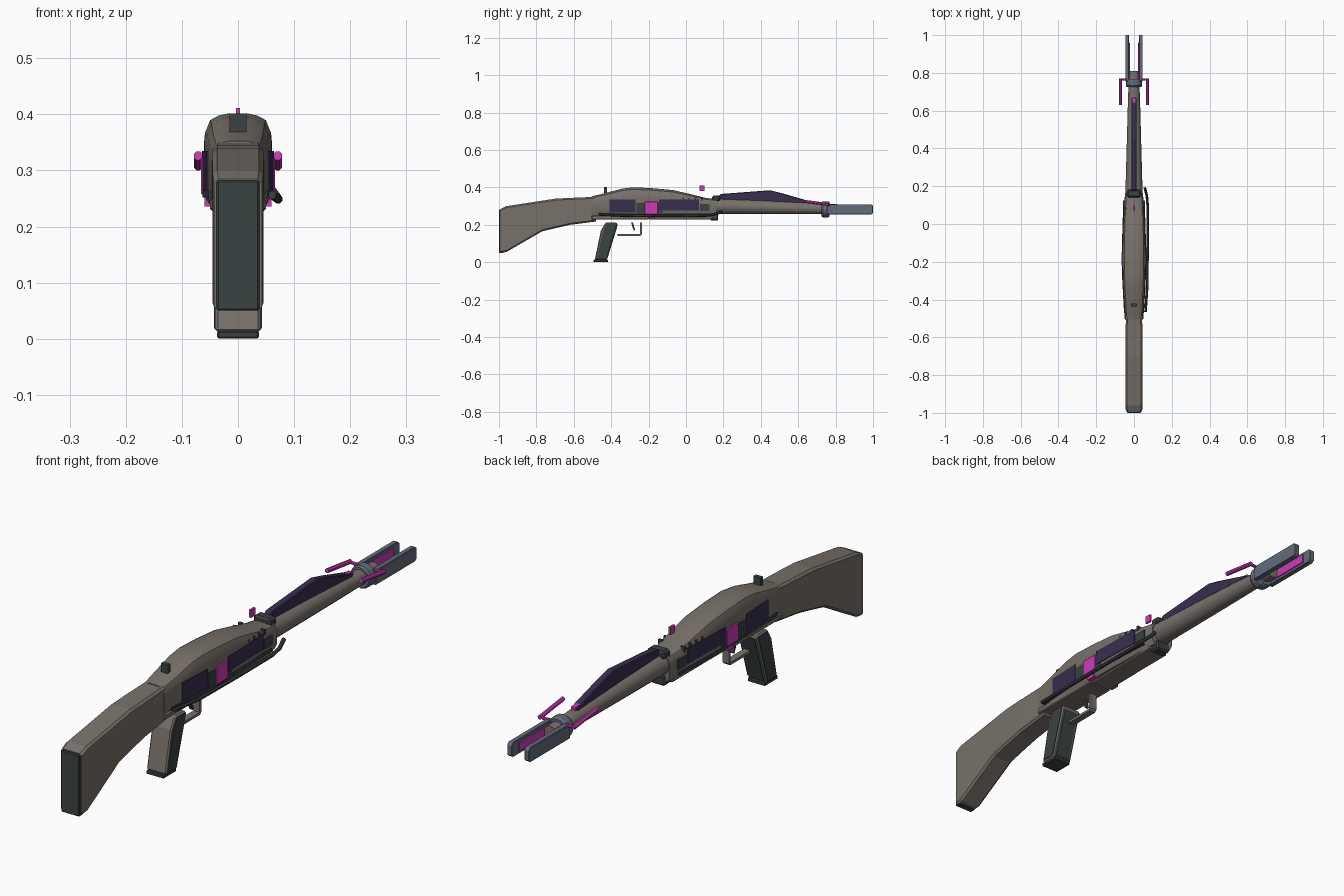
import bpy, bmesh, math
from mathutils import Vector

if "Cube" in bpy.data.objects:
    bpy.data.objects.remove(bpy.data.objects["Cube"])


def material(name, rgb):
    m = bpy.data.materials.new(name)
    m.diffuse_color = (*rgb, 1)
    m.use_nodes = True
    m.node_tree.nodes["Principled BSDF"].inputs["Base Color"].default_value = m.diffuse_color
    return m


BODY = material("warm grey", (0.19, 0.165, 0.145))
DARK = material("charcoal green", (0.042, 0.054, 0.054))
PURPLE = material("deep purple", (0.040, 0.026, 0.078))
GLOW = material("magenta", (0.60, 0.045, 0.47))
STEEL = material("slate steel", (0.125, 0.15, 0.20))


def finish(name, bm, mat, bevel=0, smooth=False):
    bmesh.ops.recalc_face_normals(bm, faces=bm.faces)
    me = bpy.data.meshes.new(name)
    bm.to_mesh(me)
    bm.free()
    me.materials.append(mat)
    ob = bpy.data.objects.new(name, me)
    bpy.context.collection.objects.link(ob)
    if bevel:
        b = ob.modifiers.new("bevel", 'BEVEL')
        b.width, b.segments = bevel, 1
    if smooth:
        bpy.context.view_layer.objects.active = ob
        ob.select_set(True)
        bpy.ops.object.shade_smooth_by_angle(angle=math.radians(35))
        ob.select_set(False)
    return ob


def loft(name, rings, mat, bevel=0, smooth=False):
    """Skin a list of equal-length point rings and cap the ends."""
    bm = bmesh.new()
    vs = [[bm.verts.new(p) for p in r] for r in rings]
    n = len(vs[0])
    for a, b in zip(vs, vs[1:]):
        for i in range(n):
            bm.faces.new((a[i], a[(i + 1) % n], b[(i + 1) % n], b[i]))
    bm.faces.new(vs[0])
    bm.faces.new(vs[-1])
    return finish(name, bm, mat, bevel, smooth)


def side_prism(name, yz, x0, x1, mat, bevel=0):
    """Side profile extruded across x."""
    return loft(name, [[(x, y, z) for y, z in yz] for x in (x0, x1)], mat, bevel)


def plan_prism(name, xy, z0, z1, mat, bevel=0):
    """Plan outline extruded up z."""
    return loft(name, [[(x, y, z) for x, y in xy] for z in (z0, z1)], mat, bevel)


def box(name, x, y, z, mat, bevel=0):
    return side_prism(name, [(y[0], z[0]), (y[1], z[0]), (y[1], z[1]), (y[0], z[1])],
                      x[0], x[1], mat, bevel)


def tube(name, pts, r, mat, sides=8):
    pts = [Vector(p) for p in pts]
    rings = []
    for i, p in enumerate(pts):
        d = (pts[min(i + 1, len(pts) - 1)] - pts[max(i - 1, 0)]).normalized()
        u = d.cross(Vector((0, 0, 1))).normalized()
        v = u.cross(d)
        rings.append([p + r * (u * math.cos(a) + v * math.sin(a))
                      for a in (2 * math.pi * (k + .5) / sides for k in range(sides))])
    return loft(name, rings, mat, 0, True)


def disc_ring(y, rx, z0, z1, n=12):
    zc, rz = (z0 + z1) / 2, (z1 - z0) / 2
    return [(rx * math.cos(2 * math.pi * k / n), y, zc + rz * math.sin(2 * math.pi * k / n))
            for k in range(n)]


# shoulder stock: chamfered rectangle lofted along y
def stock_ring(y, w, z0, z1, c=0.008):
    half = [(w - c, z0), (w, z0 + c), (w, z1 - c), (w - c, z1)]
    return [(x, y, z) for x, z in half] + [(-x, y, z) for x, z in half[::-1]]


loft("stock", [stock_ring(y, w, a, b) for y, w, a, b in [
    (-0.992, .043, .05, .285), (-0.96, .045, .055, .30), (-0.77, .045, .165, .329),
    (-0.70, .045, .182, .34), (-0.62, .045, .20, .344), (-0.48, .043, .218, .35)]], BODY)
box("butt_pad", (-.038, .038), (-1, -.975), (.05, .282), DARK, .003)


# receiver shell with a rounded crown
def shell_ring(y, w, z0, z1):
    h = z1 - z0
    half = [(w * .8, z0), (w, z0 + .02), (w, z0 + h * .68), (w * .97, z0 + h * .80),
            (w * .83, z1 - h * .07), (w * .58, z1 - h * .02), (w * .33, z1)]
    return [(x, y, z) for x, z in half] + [(-x, y, z) for x, z in half[::-1]]


loft("receiver", [shell_ring(*s) for s in [
    (-.505, .046, .24, .352), (-.42, .053, .238, .373), (-.34, .057, .236, .394),
    (-.28, .060, .236, .401), (-.18, .061, .236, .396), (-.07, .060, .236, .386),
    (.02, .057, .236, .365), (.10, .053, .238, .345), (.165, .047, .24, .336)]],
    BODY, 0, True)
box("receiver_floor", (-.05, .05), (-.505, -.2), (.228, .25), BODY, .004)
box("receiver_belly", (-.042, .042), (-.2, .14), (.228, .245), BODY, .004)

# barrel
loft("barrel", [disc_ring(*s) for s in [
    (.15, .046, .258, .342), (.40, .039, .257, .333), (.62, .033, .257, .322),
    (.74, .029, .258, .313), (.81, .027, .26, .31)]], BODY, 0, True)

# clamp between receiver and barrel
box("clamp_top", (-.036, .036), (.14, .182), (.325, .357), DARK, .008)
box("clamp_bottom", (-.03, .03), (.13, .172), (.222, .262), DARK, .006)

# top fin and its glowing tip
side_prism("top_fin", [(.165, .325), (.165, .345), (.185, .365), (.45, .385), (.51, .37),
                       (.665, .325), (.665, .31)], -.014, .014, PURPLE, .003)
side_prism("fin_tip_light", [(.61, .325), (.61, .335), (.672, .328), (.672, .312)],
           -.009, .009, GLOW)

# muzzle collar and fork
loft("muzzle_collar", [disc_ring(y, r, .283 - r, .283 + r, 16)
                       for y, r in [(.725, .038), (.732, .043), (.76, .043), (.768, .038)]], STEEL)
for s, side in ((1, "right"), (-1, "left")):
    side_prism(side + "_prong", [(.755, .255), (.99, .255), (1, .263), (1, .302),
                                 (.99, .31), (.755, .31)], s * .026, s * .046, STEEL, .002)
    box(side + "_prong_light", (s * .022, s * .027), (.77, .96), (.266, .299), GLOW)
    # swept back emitter rods
    tube(side + "_emitter_rod", [(s * .071, .63, .326), (s * .071, .77, .308)], .0085, GLOW)
    tube(side + "_emitter_arm", [(s * .035, .765, .306), (s * .074, .765, .309)], .006, GLOW)

    # side panels of the receiver
    plan_prism(side + "_rear_panel", [(s * .04, -.41), (s * .056, -.41), (s * .063, -.27),
                                      (s * .04, -.27)], .266, .335, PURPLE)
    plan_prism(side + "_front_panel", [(s * .04, -.145), (s * .064, -.145), (s * .058, .07),
                                       (s * .04, .07)], .278, .335, PURPLE)
    box(side + "_panel_gap", (s * .05, s * .0625), (-.265, -.125), (.264, .317), DARK)
    box(side + "_power_cell", (s * .05, s * .066), (-.222, -.15), (.256, .325), GLOW, .003)
    box(side + "_cell_foot", (s * .045, s * .06), (-.20, -.165), (.236, .258), GLOW)
    plan_prism(side + "_lower_strip", [(s * .04, -.47), (s * .053, -.47), (s * .063, -.28),
                                       (s * .063, -.08), (s * .057, .12), (s * .04, .12)],
               .252, .264, DARK)
    for i in range(4):
        y = -.02 + .033 * i
        box(f"{side}_vent_tooth_{i + 1}", (s * .038, s * (.058 - .001 * i)),
            (y, y + .009), (.328, .347), DARK)
    box(side + "_vent_block", (s * .04, s * .057), (.075, .125), (.275, .312), DARK)

# charging rail on the right side only
tube("charging_rail", [(.061, -.465, .256), (.070, -.33, .249), (.072, -.1, .248),
                       (.072, .10, .249), (.068, .15, .255), (.057, .192, .270)], .0075, DARK)

# sights
box("rear_sight", (-.015, .015), (-.438, -.422), (.365, .401), DARK)
box("front_sight", (-.004, .004), (.072, .098), (.382, .411), GLOW)

# pistol grip
side_prism("grip", [(-.488, .012), (-.425, .012), (-.365, .205), (-.372, .212),
                    (-.43, .212), (-.455, .17)], -.041, .041, BODY, .006)
for s, side in ((1, "right"), (-1, "left")):
    side_prism(side + "_grip_panel", [(-.478, .018), (-.427, .018), (-.37, .205),
                                      (-.425, .205), (-.444, .165)], s * .038, s * .043, DARK)
side_prism("grip_front_strap", [(-.434, .02), (-.420, .02), (-.366, .195), (-.38, .195)],
           -.03, .03, DARK)
box("grip_base", (-.037, .037), (-.495, -.418), (0, .014), DARK, .003)

# trigger and guard
side_prism("trigger", [(-.293, .212), (-.283, .212), (-.272, .172), (-.279, .170),
                       (-.287, .19)], -.007, .007, DARK)
side_prism("trigger_guard", [(-.365, .140), (-.245, .140), (-.236, .149), (-.236, .212),
                             (-.247, .212), (-.247, .150), (-.365, .150)],
           -.013, .013, BODY)
